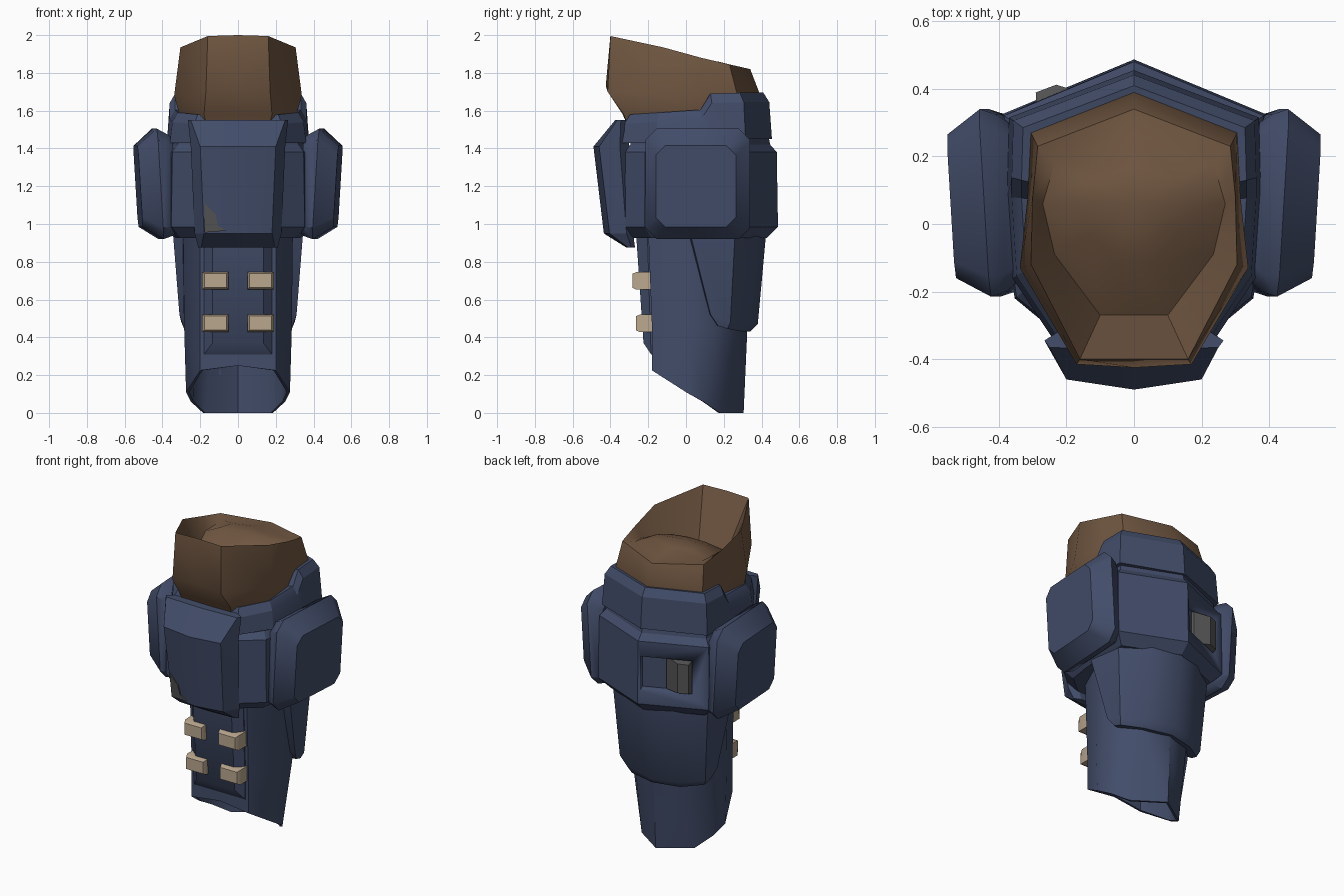
import bpy, bmesh, math
from mathutils import Vector

if "Cube" in bpy.data.objects:
    bpy.data.objects.remove(bpy.data.objects["Cube"])


def material(name, rgb):
    m = bpy.data.materials.new(name)
    m.diffuse_color = (*rgb, 1)
    m.use_nodes = True
    m.node_tree.nodes["Principled BSDF"].inputs["Base Color"].default_value = m.diffuse_color
    return m


BLUE = material("navy_armour", (0.055, 0.074, 0.143))
BROWN = material("brown_lining", (0.17, 0.098, 0.055))
TAN = material("tan_clasp", (0.49, 0.385, 0.27))
GREY = material("dark_grey", (0.09, 0.09, 0.09))


def mirror_loop(half):
    """Close a right-hand half loop (back centre to front) across x = 0."""
    return half + [(-x, y, z) for x, y, z in reversed(half) if abs(x) > 1e-4]


def level(half, z):
    return mirror_loop([(x, y, z) for x, y in half])


def inset(loop, s, dz=0.0, cy=0.05):
    return [(x * s, cy + (y - cy) * s, z + dz) for x, y, z in loop]


def loft(name, rings, mat, start=None, end=None, angle=30):
    """Skin through the rings; ends close flat, or as a fan to a point."""
    bm = bmesh.new()
    vs = [[bm.verts.new(p) for p in r] for r in rings]
    n = len(rings[0])
    for a, b in zip(vs, vs[1:]):
        for i in range(n):
            j = (i + 1) % n
            bm.faces.new((a[i], a[j], b[j], b[i]))
    for ring, tip in ((vs[0], start), (vs[-1], end)):
        if tip:
            c = bm.verts.new(tip)
            for i in range(n):
                bm.faces.new((ring[i], ring[(i + 1) % n], c))
        else:
            bm.faces.new(ring)
    bmesh.ops.recalc_face_normals(bm, faces=bm.faces)
    me = bpy.data.meshes.new(name)
    bm.to_mesh(me)
    bm.free()
    me.materials.append(mat)
    ob = bpy.data.objects.new(name, me)
    bpy.context.collection.objects.link(ob)
    bpy.ops.object.select_all(action='DESELECT')
    ob.select_set(True)
    bpy.context.view_layer.objects.active = ob
    bpy.ops.object.shade_smooth_by_angle(angle=math.radians(angle))
    return ob


def rect(x0, x1, z0, z1, y0, y1):
    """Upright rectangle, y0 at its bottom edge and y1 at its top edge."""
    return [(x0, y0, z0), (x1, y0, z0), (x1, y1, z1), (x0, y1, z1)]


# Shin: ridged at the back, with a slanted hollow foot opening
foot = mirror_loop([(0, .305, 0), (.185, .18, 0), (.25, .09, .06),
                    (.275, .0, .11), (.20, -.18, .225), (0, -.18, .25)])
mid = [(0, .325), (.17, .265), (.275, .15), (.285, 0), (.20, -.18), (0, -.18)]
shin_top = level([(0, .36), (.19, .31), (.30, .18), (.29, 0), (.20, -.20), (0, -.20)], .96)
loft("shin", [inset(level(mid, .34), .85), inset(foot, .94), foot, level(mid, .45), shin_top],
     BLUE, start=(0, .08, .36), angle=36)

# Raised panel on the front of the shin
loft("shin_panel", [rect(-.18, .18, .30, .96, -.16, -.16),
                    rect(-.18, .18, .31, .96, -.185, -.205),
                    rect(-.135, .135, .37, .96, -.225, -.265)], BLUE)

# Four clasps on the panel
for side in (-1, 1):
    for tag, z, y in (("upper", .70, -.283), ("lower", .475, -.265)):
        a, b = sorted((side * .05, side * .19))
        c, d = sorted((side * .06, side * .178))
        loft(f"{tag}_clasp_{'left' if side < 0 else 'right'}",
             [rect(a, b, z - .047, z + .047, -.175, -.175),
              rect(a, b, z - .047, z + .047, y + .02, y + .025),
              rect(c, d, z - .037, z + .037, y, y)], TAN)

# Calf guard wrapped around the back
calf_top = mirror_loop([(0, .425, .96), (.17, .37, .96), (.335, .26, .96),
                        (.345, .02, .96), (.2, .0, .96)])
calf_low = mirror_loop([(0, .38, .47), (.18, .325, .47), (.30, .235, .48),
                        (.31, .13, .52), (.2, .12, .52)])
calf_end = mirror_loop([(0, .34, .43), (.17, .30, .43), (.285, .22, .445),
                        (.29, .17, .46), (.2, .16, .46)])
loft("calf_guard", [calf_end, calf_low, calf_top], BLUE, angle=36)

# Wide band below the knee, with a stepped neck above it
band = [(0, .487), (.39, .325), (.38, -.05), (.353, -.22), (.22, -.33), (0, -.33)]
lower, upper = level(band, .985), inset(level(band, 1.38), .985)
band_ob = loft("knee_band", [inset(lower, .86, -.06), lower, upper,
                             inset(upper, .92, .04), inset(upper, .88, .12)], BLUE, angle=20)

# Recess in the left back face of the band, holding a lever
u = Vector((-.39, -.162, 0)).normalized()
nrm = Vector((u.y, -u.x, 0))
apex = Vector((0, .484, 0))


def on_back(s, z, depth):
    return tuple(apex + u * s + nrm * depth + Vector((0, 0, z)))


def back_rect(s0, s1, z0, z1, d0, d1):
    return [on_back(s0, z0, d0), on_back(s1, z0, d1), on_back(s1, z1, d1), on_back(s0, z1, d0)]


cutter = loft("recess_cutter", [back_rect(.015, .32, 1.07, 1.285, -.06, -.06),
                                back_rect(.015, .32, 1.07, 1.285, .1, .1)], BLUE)
cutter.hide_render = True
cutter.hide_set(True)
cut = band_ob.modifiers.new("recess", 'BOOLEAN')
cut.operation = 'DIFFERENCE'
cut.solver = 'EXACT'
cut.object = cutter
loft("recess_lever", [back_rect(.16, .315, 1.075, 1.28, -.07, -.07),
                      back_rect(.16, .315, 1.075, 1.28, -.045, -.005),
                      back_rect(.24, .305, 1.085, 1.27, .022, .024)], GREY)

# Collar, higher around the back than the front
col = [(0, .455, 1.45), (.37, .315, 1.45), (.375, .14, 1.45),
       (.375, .08, 1.44), (.36, -.16, 1.43), (.24, -.34, 1.43), (0, -.345, 1.43)]
col_z = [1.645, 1.645, 1.64, 1.555, 1.54, 1.53, 1.53]
col_low = mirror_loop(col)
col_up = inset(mirror_loop([(x, y, z) for (x, y, _), z in zip(col, col_z)]), .965)
col_rim = inset(col_up, .92, .05)
col_in = inset(col_rim, .84, -.01)
col_pit = [(x, y, 1.50) for x, y, z in inset(col_in, .98)]
loft("collar", [inset(col_low, .9), col_low, col_up, col_rim, col_in, col_pit], BLUE, angle=25)


# Knee plate on the front, with a faint centre ridge
def plate_ring(z, wo, ys, wi, yf, yb, bulge=.03):
    return mirror_loop([(0, yb, z), (wo * .8, yb, z), (wo, ys, z), (wi, yf, z), (0, yf - bulge, z)])


loft("knee_plate", [plate_ring(.875, .21, -.29, .195, -.305, -.27, .01),
                    plate_ring(.95, .23, -.315, .18, -.405, -.28),
                    plate_ring(1.41, .25, -.35, .20, -.46, -.30),
                    plate_ring(1.55, .265, -.345, .25, -.365, -.31, .01)], BLUE, angle=20)


# Worn grey patch on the plate's lower corner
def plate_y(x, z):
    return -(.405 + (z - .95) * .12) - .03 * (1 - abs(x) / .183)


patch = [(-.178, 1.11), (-.118, 1.05), (-.106, .99), (-.06, .965), (-.176, .955)]
loft("worn_patch", [[(x, plate_y(x, z) + .001, z) for x, z in patch],
                    [(x, plate_y(x, z) - .008, z) for x, z in patch]], GREY)


# Side pads: cut-corner shields, leaning slightly outward to the top and back
def pad_ring(side, x, y0, y1, z0, z1, c):
    pts = [(y0 + c, z0), (y1 - c, z0), (y1, z0 + c), (y1, z1 - c),
           (y1 - c, z1), (y0 + c, z1), (y0, z1 - c), (y0, z0 + c)]
    return [(side * (x + .06 * (y - .06) + .06 * (z - 1.2)), y, z) for y, z in pts]


for side, tag in ((-1, "left"), (1, "right")):
    loft(f"side_pad_{tag}", [pad_ring(side, .345, -.17, .30, .96, 1.46, .05),
                             pad_ring(side, .38, -.20, .325, .935, 1.48, .05),
                             pad_ring(side, .425, -.215, .34, .92, 1.505, .06),
                             pad_ring(side, .53, -.16, .265, .985, 1.415, .05)], BLUE, angle=42)

# Lining: slanted sleeve with a high front rim and a domed floor
base = mirror_loop([(0, .33, 1.5), (.25, .25, 1.5), (.27, .08, 1.5),
                    (.28, -.13, 1.5), (.16, -.30, 1.5), (0, -.30, 1.5)])
bottom = mirror_loop([(0, .35, 1.58), (.27, .26, 1.58), (.295, .08, 1.58),
                      (.31, -.14, 1.58), (.18, -.33, 1.58), (0, -.335, 1.58)])
wide = mirror_loop([(0, .39, 1.69), (.305, .27, 1.69), (.315, .08, 1.68),
                    (.338, -.13, 1.68), (.17, -.415, 1.70), (0, -.425, 1.73)])
rim = mirror_loop([(0, .34, 1.82), (.285, .23, 1.845), (.30, .08, 1.88),
                   (.305, -.12, 1.935), (.16, -.40, 1.995), (0, -.40, 2.0)])
floor = mirror_loop([(0, .27, 1.835), (.235, .18, 1.835), (.27, .06, 1.80),
                     (.235, -.09, 1.74), (.10, -.27, 1.69), (0, -.27, 1.69)])
dome = mirror_loop([(0, .17, 1.86), (.13, .13, 1.86), (.16, .06, 1.855),
                    (.13, -.03, 1.83), (.06, -.11, 1.80), (0, -.11, 1.80)])
loft("knee_lining", [base, bottom, wide, rim, floor, dome], BROWN, end=(0, .06, 1.87), angle=48)
